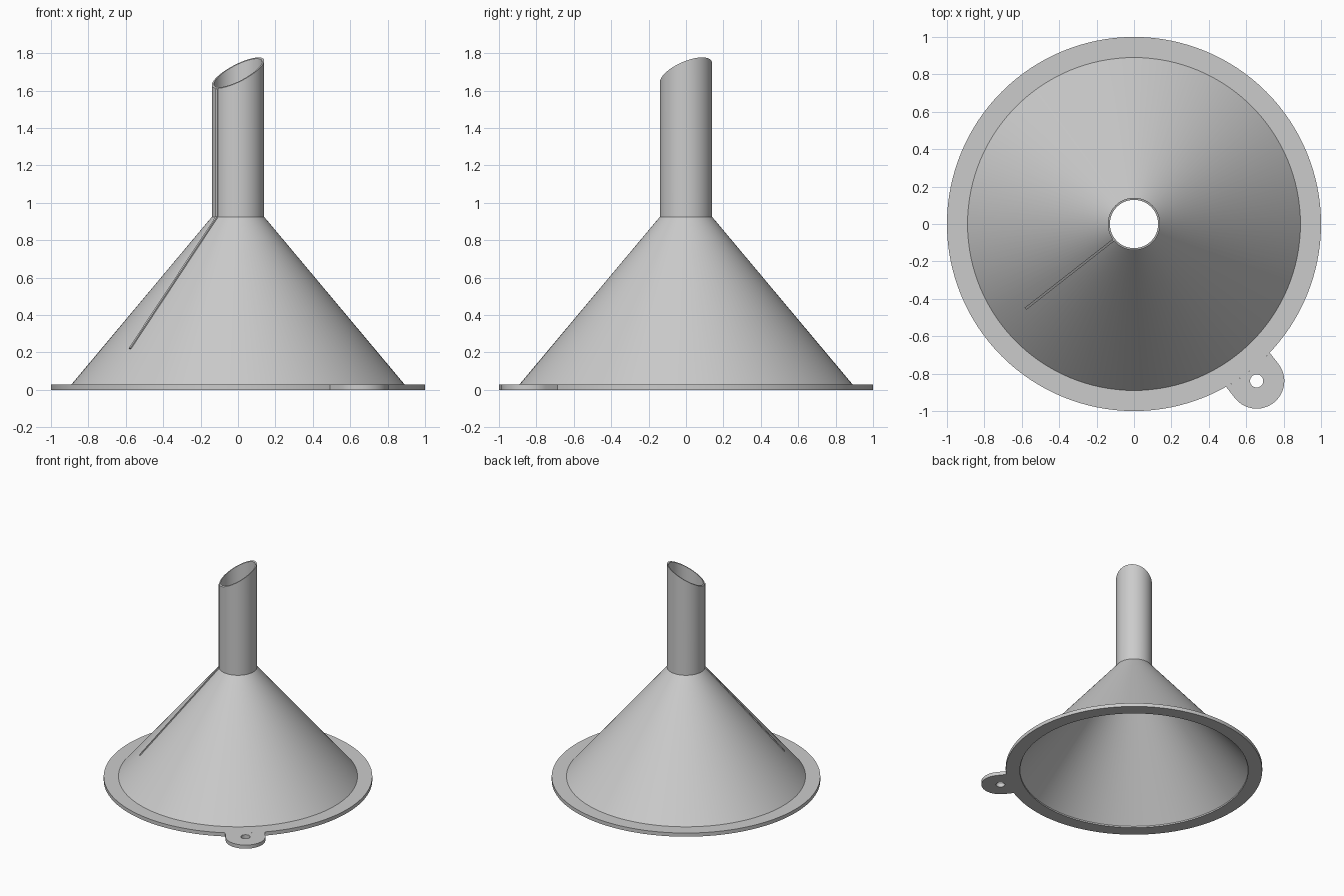
import bpy, bmesh, math
from mathutils import Vector

if "Cube" in bpy.data.objects:
    bpy.data.objects.remove(bpy.data.objects["Cube"])

plastic = bpy.data.materials.new("grey plastic")
plastic.diffuse_color = (0.6, 0.6, 0.6, 1)
plastic.use_nodes = True
plastic.node_tree.nodes["Principled BSDF"].inputs["Base Color"].default_value = plastic.diffuse_color

RIM_Z = 0.03
SLANT = math.radians(218)      # direction of the rib and of the low side of the tip
TAB_DIR = math.radians(-52)    # direction of the hanging tab


def tip_z(x, y):
    """Height of the slanted spout cut."""
    return 1.695 - 0.59 * (x * math.cos(SLANT) + y * math.sin(SLANT))


def finish(bm, name):
    bmesh.ops.recalc_face_normals(bm, faces=bm.faces)
    mesh = bpy.data.meshes.new(name)
    bm.to_mesh(mesh)
    bm.free()
    mesh.materials.append(plastic)
    ob = bpy.data.objects.new(name, mesh)
    bpy.context.collection.objects.link(ob)
    bpy.ops.object.select_all(action='DESELECT')
    ob.select_set(True)
    bpy.context.view_layer.objects.active = ob
    bpy.ops.object.shade_smooth_by_angle(angle=math.radians(25))
    return ob


# Funnel body: closed wall profile turned around z, None marks the slanted cut
profile = [(1, 0), (1, RIM_Z), (0.89, RIM_Z), (0.14, 0.925), (0.14, None),
           (0.129, None), (0.129, 0.92), (0.89, 0.012), (0.89, 0)]
SEG = 128
bm = bmesh.new()
rings = []
for i in range(SEG):
    a = 2 * math.pi * i / SEG
    ring = []
    for r, z in profile:
        x, y = r * math.cos(a), r * math.sin(a)
        ring.append(bm.verts.new((x, y, tip_z(x, y) if z is None else z)))
    rings.append(ring)
n = len(profile)
for i in range(SEG):
    p, q = rings[i], rings[(i + 1) % SEG]
    for j in range(n):
        k = (j + 1) % n
        bm.faces.new((p[j], q[j], q[k], p[k]))
finish(bm, "funnel_body")

# Hanging tab: rounded tongue with a hole, its root following the rim
TAB_R, TAB_C, HOLE_R = 0.148, 1.065, 0.035
half = math.asin(TAB_R)
outer = [(TAB_C + TAB_R * math.cos(t), TAB_R * math.sin(t))
         for t in (math.pi * (i / 32 - 0.5) for i in range(33))]
outer += [(math.cos(t), math.sin(t))
          for t in (half * (1 - i / 6) for i in range(13))]
hole = [(TAB_C + HOLE_R * math.cos(t), HOLE_R * math.sin(t))
        for t in (2 * math.pi * i / 32 for i in range(32))]
bm = bmesh.new()
c, s = math.cos(TAB_DIR), math.sin(TAB_DIR)
edges = []
for loop in (outer, hole):
    vs = [bm.verts.new((u * c - v * s, u * s + v * c, 0)) for u, v in loop]
    edges += [bm.edges.new((vs[i - 1], vs[i])) for i in range(len(vs))]
bmesh.ops.triangle_fill(bm, use_beauty=True, edges=edges)
ext = bmesh.ops.extrude_face_region(bm, geom=bm.faces[:])
top = [g for g in ext["geom"] if isinstance(g, bmesh.types.BMVert)]
bmesh.ops.translate(bm, verts=top, vec=(0, 0, RIM_Z))
finish(bm, "hanging_tab")

# Vent rib: thin strip running down the spout and the cone
rib = [(0.727, 0.217), (0.736, 0.224), (0.146, 0.928), (0.146, 1.609),
       (0.136, 1.615), (0.136, 0.922)]
bm = bmesh.new()
out = Vector((math.cos(SLANT), math.sin(SLANT), 0))
side = Vector((-out.y, out.x, 0)) * 0.007
left, right = [[bm.verts.new(out * r + side * k + Vector((0, 0, z))) for r, z in rib]
               for k in (-1, 1)]
for i in range(len(rib)):
    bm.faces.new((left[i - 1], left[i], right[i], right[i - 1]))
bm.faces.new(left)
bm.faces.new(right)
finish(bm, "vent_rib")
